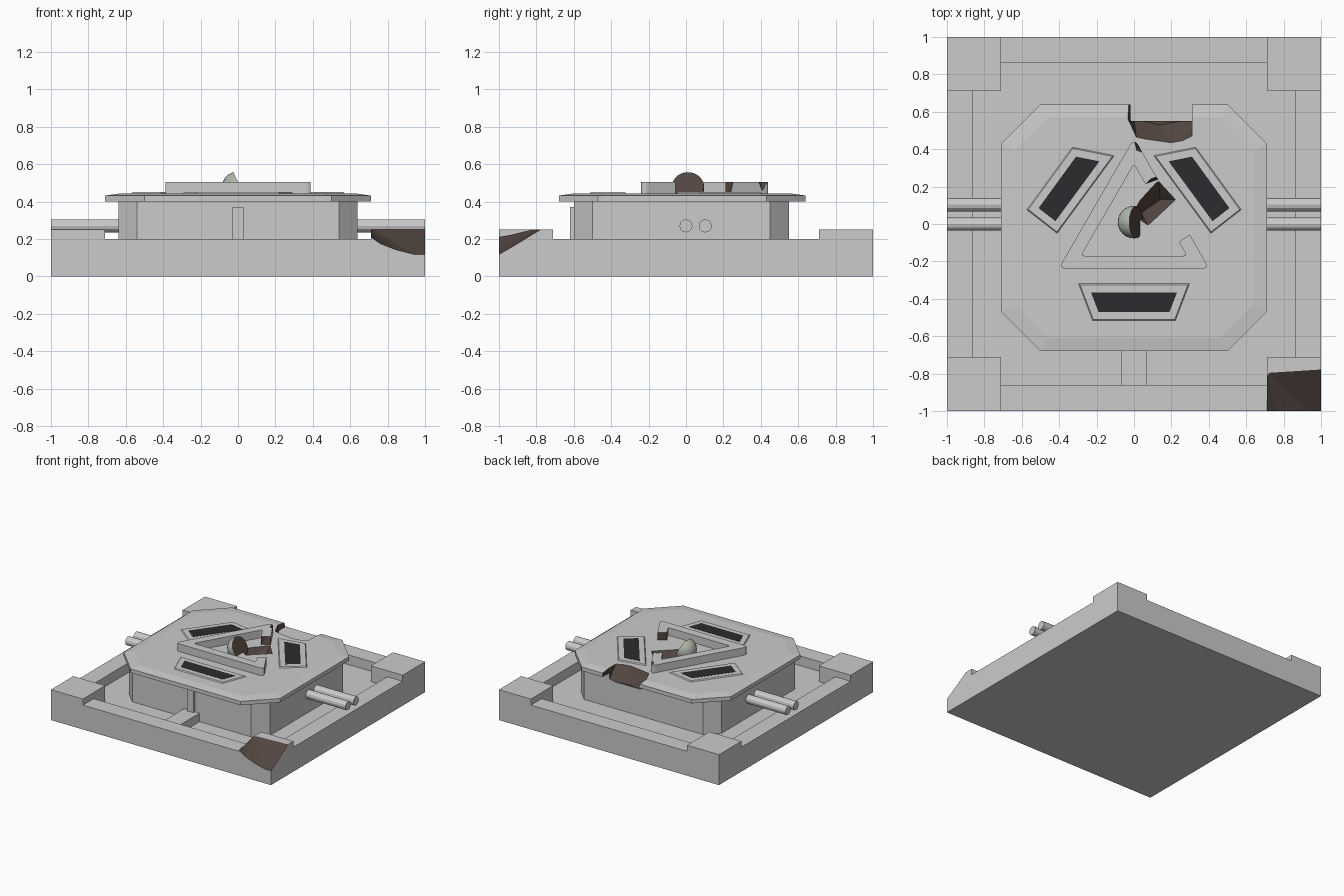
import bpy, bmesh, math
from mathutils import Vector

if "Cube" in bpy.data.objects:
    bpy.data.objects.remove(bpy.data.objects["Cube"])


def material(name, rgb):
    m = bpy.data.materials.new(name)
    m.diffuse_color = (*rgb, 1)
    m.use_nodes = True
    m.node_tree.nodes["Principled BSDF"].inputs["Base Color"].default_value = m.diffuse_color
    return m


GREY = material("stone_grey", (0.8, 0.8, 0.8))
BROWN = material("broken_brown", (0.085, 0.06, 0.05))
DARK = material("dark_insert", (0.025, 0.025, 0.028))
GREEN = material("core_green", (0.42, 0.47, 0.40))


def finish(name, bm, mats=(GREY, BROWN), index=0):
    bmesh.ops.recalc_face_normals(bm, faces=bm.faces)
    for f in bm.faces:
        f.material_index = max(f.material_index, index)
    me = bpy.data.meshes.new(name)
    bm.to_mesh(me)
    bm.free()
    for m in mats:
        me.materials.append(m)
    ob = bpy.data.objects.new(name, me)
    bpy.context.collection.objects.link(ob)
    return ob


def loft(name, loops, closed=False, mats=(GREY, BROWN)):
    """Skin a stack of (outline, z) loops; cap the ends or close it to a ring."""
    bm = bmesh.new()
    vs = [[bm.verts.new((x, y, z)) for x, y in pts] for pts, z in loops]
    n = len(vs[0])
    pairs = list(zip(vs, vs[1:])) + ([(vs[-1], vs[0])] if closed else [])
    for a, b in pairs:
        for i in range(n):
            bm.faces.new((a[i], a[(i + 1) % n], b[(i + 1) % n], b[i]))
    if not closed:
        bm.faces.new(vs[0][::-1])
        bm.faces.new(vs[-1])
    return finish(name, bm, mats)


def rect(x0, x1, y0, y1):
    return [(x0, y0), (x1, y0), (x1, y1), (x0, y1)]


def box(name, x0, x1, y0, y1, z0, z1):
    return loft(name, [(rect(x0, x1, y0, y1), z0), (rect(x0, x1, y0, y1), z1)])


def hull(name, pts):
    """Faceted convex cutter that leaves a brown broken surface."""
    bm = bmesh.new()
    for p in pts:
        bm.verts.new(p)
    res = bmesh.ops.convex_hull(bm, input=bm.verts)
    loose = [v for v in bm.verts if not v.link_faces]
    bmesh.ops.delete(bm, geom=loose, context='VERTS')
    return finish(name, bm, index=1)


def cut(ob, cutters):
    for c in cutters:
        c.hide_render = True
        m = ob.modifiers.new(c.name, 'BOOLEAN')
        m.operation = 'DIFFERENCE'
        m.solver = 'EXACT'
        m.object = c
    # bake the cuts, then drop the cutters
    dg = bpy.context.evaluated_depsgraph_get()
    dg.update()
    me = bpy.data.meshes.new_from_object(ob.evaluated_get(dg))
    ob.modifiers.clear()
    ob.data = me
    for c in cutters:
        bpy.data.objects.remove(c)


def octagon(hx, y0, y1, c):
    return [(-hx + c, y0), (hx - c, y0), (hx, y0 + c), (hx, y1 - c),
            (hx - c, y1), (-hx + c, y1), (-hx, y1 - c), (-hx, y0 + c)]


def rounded(pts, d, steps=5):
    out = []
    for i, p in enumerate(pts):
        p = Vector(p)
        a = p + (Vector(pts[i - 1]) - p).normalized() * d
        b = p + (Vector(pts[(i + 1) % len(pts)]) - p).normalized() * d
        for k in range(steps + 1):
            t = k / steps
            out.append(tuple(a * (1 - t) ** 2 + p * 2 * t * (1 - t) + b * t * t))
    return out


def offset(pts, d):
    """Push a counter-clockwise outline outwards by d."""
    out, n = [], len(pts)
    for i in range(n):
        p = Vector(pts[i])
        e0 = (p - Vector(pts[i - 1])).normalized()
        e1 = (Vector(pts[(i + 1) % n]) - p).normalized()
        n0, n1 = Vector((e0.y, -e0.x)), Vector((e1.y, -e1.x))
        out.append(tuple(p + (n0 + n1) * d / (1 + n0.dot(n1))))
    return out


# Base tray: raised corners, lower rim, sunken floor, chipped corner
base = box("base_tray", -1, 1, -1, 1, 0, 0.25)
chip = hull("corner_chip", [
    (0.68, -1.1, 0.26), (0.67, -0.88, 0.26), (0.71, -0.78, 0.26), (1.1, -0.755, 0.26),
    (0.70, -1.1, 0.20), (0.77, -1.02, 0.165), (0.86, -1.02, 0.13), (0.96, -1.02, 0.105),
    (1.1, -1.02, 0.108), (1.1, -0.86, 0.20), (1.1, -1.1, 0.10), (1.1, -1.1, 0.26)])
cut(base, [box("trim_x", -0.71, 0.71, -1.1, 1.1, 0.2, 0.4),
           box("trim_y", -1.1, 1.1, -0.71, 0.71, 0.2, 0.4),
           box("floor_x", -0.86, 0.86, -0.71, 0.71, 0.12, 0.4),
           box("floor_y", -0.71, 0.71, -0.86, 0.86, 0.12, 0.4), chip])

# Octagonal housing with overhanging top plate, broken at the back and middle
housing = loft("housing", [
    (octagon(0.64, -0.60, 0.55, 0.10), 0.10), (octagon(0.64, -0.60, 0.55, 0.10), 0.40),
    (octagon(0.71, -0.68, 0.64, 0.21), 0.40), (octagon(0.71, -0.68, 0.64, 0.21), 0.432),
    (octagon(0.64, -0.61, 0.57, 0.18), 0.442)])
notch = hull("back_notch", [
    (-0.03, 0.75, 0.5), (-0.05, 0.56, 0.5), (0.02, 0.41, 0.5), (0.23, 0.38, 0.5),
    (0.31, 0.42, 0.5), (0.31, 0.75, 0.5), (0.0, 0.56, 0.34), (0.0, 0.75, 0.34),
    (0.31, 0.56, 0.34), (0.31, 0.75, 0.34), (0.14, 0.53, 0.34)])
gouge = hull("middle_gouge", [
    (0.13, 0.25, 0.46), (0.24, 0.13, 0.46), (0.08, -0.02, 0.46), (-0.02, 0.05, 0.46),
    (0.03, 0.14, 0.46), (0.14, 0.13, 0.36), (0.04, 0.06, 0.36)])
cut(housing, [notch, gouge])

# Raised triangular ring with a missing section and a nicked tip
outer = rounded([(-0.404, -0.24), (0.404, -0.24), (0, 0.46)], 0.045)
inner = rounded([(-0.283, -0.17), (0.283, -0.17), (0, 0.32)], 0.02)
ring = loft("triangle_ring", [(outer, 0.436), (outer, 0.505), (inner, 0.505), (inner, 0.436)],
            closed=True)
gap_outline = [(0.05, 0.20), (0.19, 0.25), (0.38, 0.0), (0.285, -0.035),
               (0.235, -0.10), (0.14, 0.0)]
gap = hull("ring_gap", [(x, y, z) for x, y in gap_outline for z in (0.4, 0.55)]
           + [(0.11, 0.26, 0.55)])
nick = hull("tip_nick", [(-0.02, 0.46, 0.55), (0.05, 0.46, 0.55), (0.05, 0.36, 0.55),
                         (0.0, 0.38, 0.55), (0.03, 0.41, 0.455)])
cut(ring, [gap, nick])

# Dark inserts in shallow tapered frames
front = [(-0.19, -0.47), (0.19, -0.47), (0.23, -0.365), (-0.23, -0.365)]
right = [(0.42, 0.02), (0.51, 0.08), (0.31, 0.355), (0.19, 0.33)]
right = [(0.185, 0.335), (0.42, 0.015), (0.51, 0.085), (0.31, 0.36)]
left = [(-x, y) for x, y in reversed(right)]
for side, pts in (("front", front), ("right", right), ("left", left)):
    loft(side + "_frame", [(offset(pts, 0.05), 0.436), (offset(pts, 0.04), 0.450)])
    loft(side + "_insert", [(pts, 0.438), (pts, 0.4515)], mats=(DARK,))

# Broken round core in the middle
bm = bmesh.new()
bmesh.ops.create_uvsphere(bm, u_segments=24, v_segments=14, radius=0.087)
bmesh.ops.translate(bm, verts=bm.verts, vec=(0.0, 0.01, 0.474))
res = bmesh.ops.bisect_plane(bm, geom=bm.verts[:] + bm.edges[:] + bm.faces[:],
                             plane_co=(0.0, 0.01, 0.505), plane_no=(0.9, 0, 0.44),
                             clear_outer=True)
edges = [e for e in res["geom_cut"] if isinstance(e, bmesh.types.BMEdge)]
for f in bmesh.ops.contextual_create(bm, geom=edges)["faces"]:
    f.material_index = 1
core = finish("core_half_sphere", bm, (GREEN, BROWN))
for p in core.data.polygons:
    p.use_smooth = p.material_index == 0

# Paired pipes out of both sides
for s, side in ((1, "right"), (-1, "left")):
    for i, y in enumerate((0.0, 0.103)):
        circle = [(math.cos(k * math.pi / 6) * 0.035, math.sin(k * math.pi / 6) * 0.035)
                  for k in range(12)]
        pipe = loft(f"{side}_pipe_{i + 1}", [(circle, 0.0), (circle, 0.40)])
        pipe.rotation_euler = (0, s * math.pi / 2, 0)
        pipe.location = (s * 0.60, y, 0.27)

# Front connector and the upright strip on the housing
box("front_connector", -0.07, 0.07, -0.87, -0.58, 0.10, 0.19)
box("front_strip", -0.03, 0.03, -0.62, -0.58, 0.15, 0.37)
